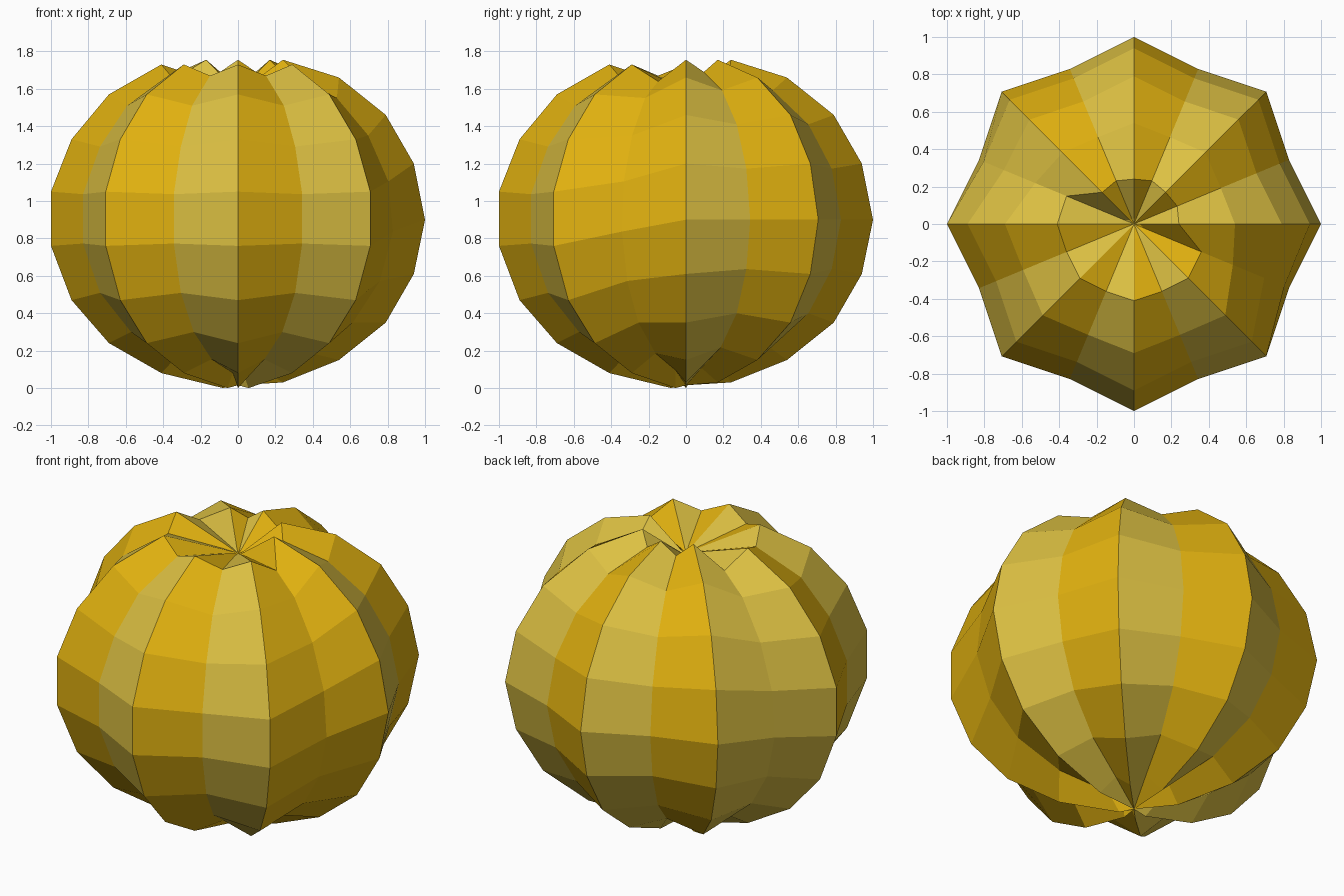
import bpy, bmesh, math

if "Cube" in bpy.data.objects:
    bpy.data.objects.remove(bpy.data.objects["Cube"])

# Ridge profiles (radius, height), bottom to top, the last point lies inside the top hollow
RIDGE_A = [(.24, .03), (.54, .15), (.79, .35), (.94, .61), (1, .9), (.94, 1.2),
           (.79, 1.46), (.54, 1.66), (.24, 1.755), (.03, 1.6)]
RIDGE_B = [(.08, 0), (.41, .08), (.69, .24), (.89, .47), (1, .76), (1, 1.05),
           (.89, 1.33), (.69, 1.57), (.41, 1.73), (.08, 1.62)]


def valley(profile, top):
    # Groove between ridges: pulled in towards the centre
    pts = [(r * (.93 if i == 7 else .897), .9 + (z - .9) * .91)
           for i, (r, z) in enumerate(profile[:8])]
    return pts + [top, (profile[9][0], profile[9][1] - .01)]


MIX = [((a[0] + b[0]) / 2, (a[1] + b[1]) / 2) for a, b in zip(RIDGE_A, RIDGE_B)]
VALLEY_A = valley(RIDGE_A, (.25, 1.69))
VALLEY_B = valley(RIDGE_B, (.39, 1.67))
VALLEY_MIX = valley(MIX, (.39, 1.64))


def column(k):
    # Even columns are ridges, odd ones grooves; half the body uses staggered rows
    if k in (7, 15):
        return VALLEY_MIX
    if k % 2:
        return VALLEY_A if k < 7 else VALLEY_B
    return RIDGE_A if k < 7 else RIDGE_B


def material(name, color):
    m = bpy.data.materials.new(name)
    m.diffuse_color = (*color, 1)
    m.use_nodes = True
    m.node_tree.nodes["Principled BSDF"].inputs["Base Color"].default_value = m.diffuse_color
    return m


# Ribbed body
bm = bmesh.new()
cols = []
for k in range(16):
    a = math.radians(22.5 * k)
    cols.append([bm.verts.new((r * math.cos(a), r * math.sin(a), z)) for r, z in column(k)])
bottom = bm.verts.new((0, 0, .015))
top = bm.verts.new((0, 0, 1.59))
for k in range(16):
    c, d = cols[k], cols[(k + 1) % 16]
    faces = [bm.faces.new((bottom, d[0], c[0])), bm.faces.new((c[-1], d[-1], top))]
    for i in range(9):
        faces.append(bm.faces.new((c[i], d[i], d[i + 1], c[i + 1])))
    # Stripes alternate round the body, with the order swapped on each half
    pale = (k % 2 == 0) if k < 7 else (k % 2 == 1 and k != 15)
    for f in faces:
        f.material_index = 1 if pale else 0
        f.smooth = False

mesh = bpy.data.meshes.new("ribbed_body")
bm.to_mesh(mesh)
bm.free()
mesh.materials.append(material("golden yellow", (.75, .44, .005)))
mesh.materials.append(material("pale yellow", (.72, .53, .055)))
body = bpy.data.objects.new("ribbed_body", mesh)
bpy.context.collection.objects.link(body)
